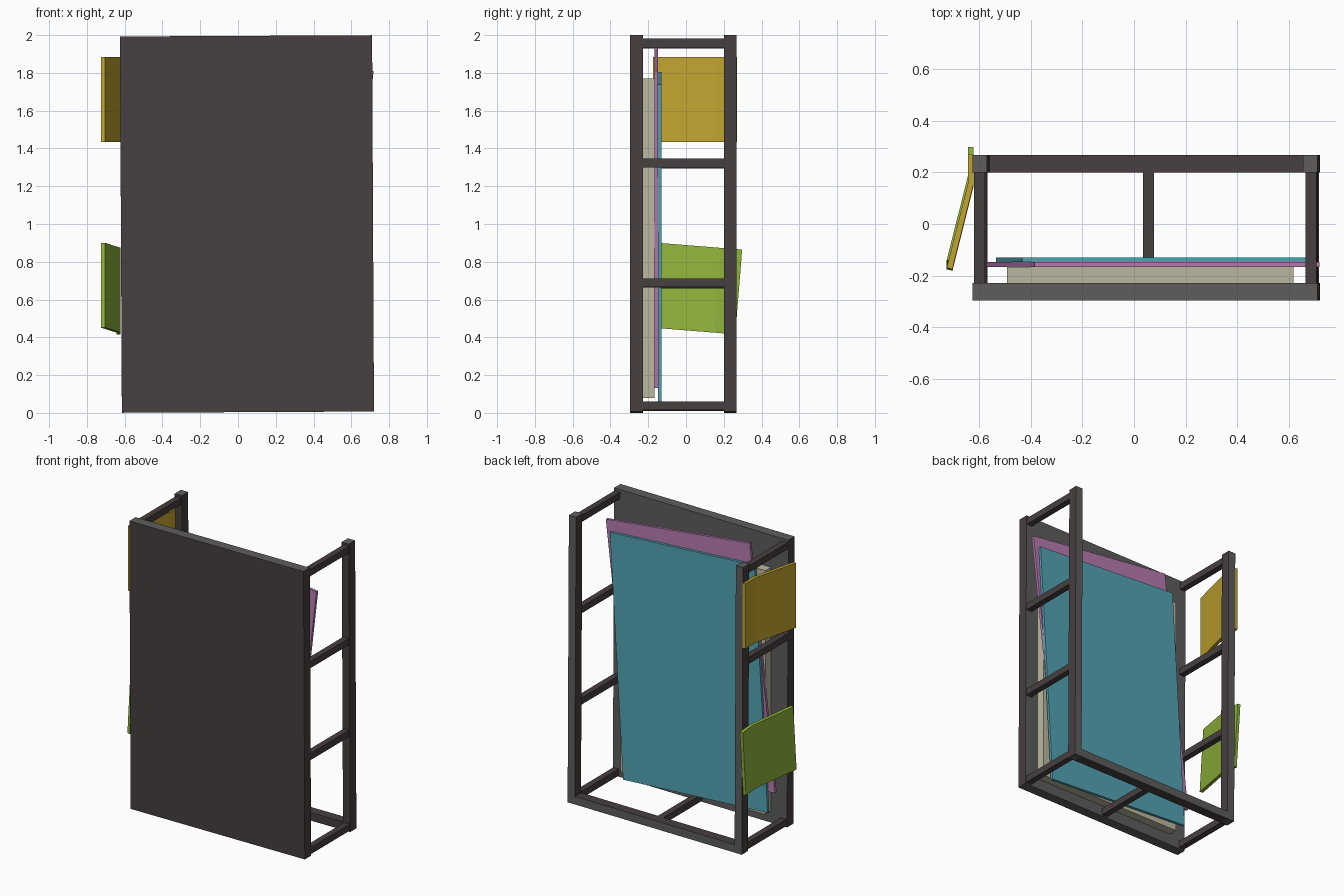
import bpy, bmesh, math
from mathutils import Matrix, Vector

if "Cube" in bpy.data.objects:
    bpy.data.objects.remove(bpy.data.objects["Cube"])


def material(name, rgb):
    m = bpy.data.materials.new(name)
    m.diffuse_color = (*rgb, 1)
    m.use_nodes = True
    m.node_tree.nodes["Principled BSDF"].inputs["Base Color"].default_value = m.diffuse_color
    return m


BROWN = material("dark_brown", (0.063, 0.050, 0.050))
GREY = material("dark_grey", (0.112, 0.110, 0.107))
BEIGE = material("beige", (0.50, 0.48, 0.35))
PINK = material("mauve", (0.48, 0.20, 0.44))
TEAL = material("teal", (0.085, 0.37, 0.45))
GOLD = material("gold", (0.54, 0.37, 0.028))
GREEN = material("green", (0.28, 0.46, 0.045))

# the whole frame leans very slightly
PIVOT = Vector((0.0475, 0, 1))
LEAN = (Matrix.Translation(PIVOT) @ Matrix.Rotation(-0.005, 4, 'Y')
        @ Matrix.Translation(-PIVOT))


def finish(name, bm, mats, matrix):
    bmesh.ops.recalc_face_normals(bm, faces=bm.faces)
    me = bpy.data.meshes.new(name)
    bm.to_mesh(me)
    bm.free()
    for m in mats:
        me.materials.append(m)
    ob = bpy.data.objects.new(name, me)
    bpy.context.collection.objects.link(ob)
    ob.matrix_world = matrix
    return ob


def box(name, x, y, z, mat, matrix=LEAN, grey_dirs=()):
    """Box from ranges; faces pointing along grey_dirs get the grey colour."""
    bm = bmesh.new()
    bmesh.ops.create_cube(bm, size=1)
    for v in bm.verts:
        v.co = [r[0] + (c + 0.5) * (r[1] - r[0]) for r, c in zip((x, y, z), v.co)]
    bm.normal_update()
    for f in bm.faces:
        if any(f.normal.dot(Vector(d)) > 0.9 for d in grey_dirs):
            f.material_index = 1
    return finish(name, bm, [mat, GREY] if grey_dirs else [mat], matrix)


UP, DOWN, BACK = (0, 0, 1), (0, 0, -1), (0, 1, 0)
Z0, Z1 = 0.004, 1.996

# front slab, back posts and the low back rail
box("front_board", (-0.62, 0.715), (-0.297, -0.228), (Z0, Z1), BROWN,
    grey_dirs=(UP, DOWN, BACK))
for side, x in (("left", (-0.62, -0.565)), ("right", (0.66, 0.715))):
    box(side + "_back_post", x, (0.2, 0.268), (Z0, Z1), BROWN,
        grey_dirs=(UP, DOWN, BACK))
box("back_bottom_rail", (-0.565, 0.66), (0.2, 0.268), (Z0, 0.06), BROWN,
    grey_dirs=(BACK,))

# rungs joining the front board to the back posts
for side, cx in (("left", -0.593), ("right", 0.69)):
    for i, z in enumerate((0.035, 0.685, 1.32, 1.955)):
        box(f"{side}_rung_{i + 1}", (cx - 0.021, cx + 0.021), (-0.228, 0.2),
            (z - 0.023, z + 0.023), BROWN)
box("middle_bottom_rung", (0.03, 0.073), (-0.228, 0.2), (0.012, 0.058), BROWN)

# sheets stacked behind the front board, each turned a little
for name, cx, cz, y, turn, mat in (
        ("thick_sheet", 0.0625, 0.925, (-0.228, -0.167), 0.0, BEIGE),
        ("middle_sheet", 0.07, 1.035, (-0.167, -0.148), 0.115, PINK),
        ("rear_sheet", 0.07, 0.928, (-0.148, -0.130), 0.06, TEAL)):
    box(name, (-0.555, 0.555), y, (-0.845, 0.845), mat,
        Matrix.Translation((cx, 0, cz)) @ Matrix.Rotation(turn, 4, 'Y'))


# bent plates on the left side: a flat tab on the post, then an angled leaf
def bent_plate(name, cy, cz, tilt, mat):
    inner = [(-0.621, 0.222), (-0.621, 0.107), (-0.703, -0.222)]
    outer = [(-0.725, -0.216), (-0.643, 0.110), (-0.643, 0.222)]
    bm = bmesh.new()
    face = bm.faces.new([bm.verts.new((x, y, -0.225)) for x, y in inner + outer])
    ext = bmesh.ops.extrude_face_region(bm, geom=[face])
    bmesh.ops.translate(bm, vec=(0, 0, 0.45),
                        verts=[g for g in ext["geom"] if isinstance(g, bmesh.types.BMVert)])
    finish(name, bm, [mat],
           Matrix.Translation((0, cy, cz)) @ Matrix.Rotation(tilt, 4, 'X'))


bent_plate("upper_side_plate", 0.047, 1.66, 0.0, GOLD)
bent_plate("lower_side_plate", 0.058, 0.658, -0.08, GREEN)
